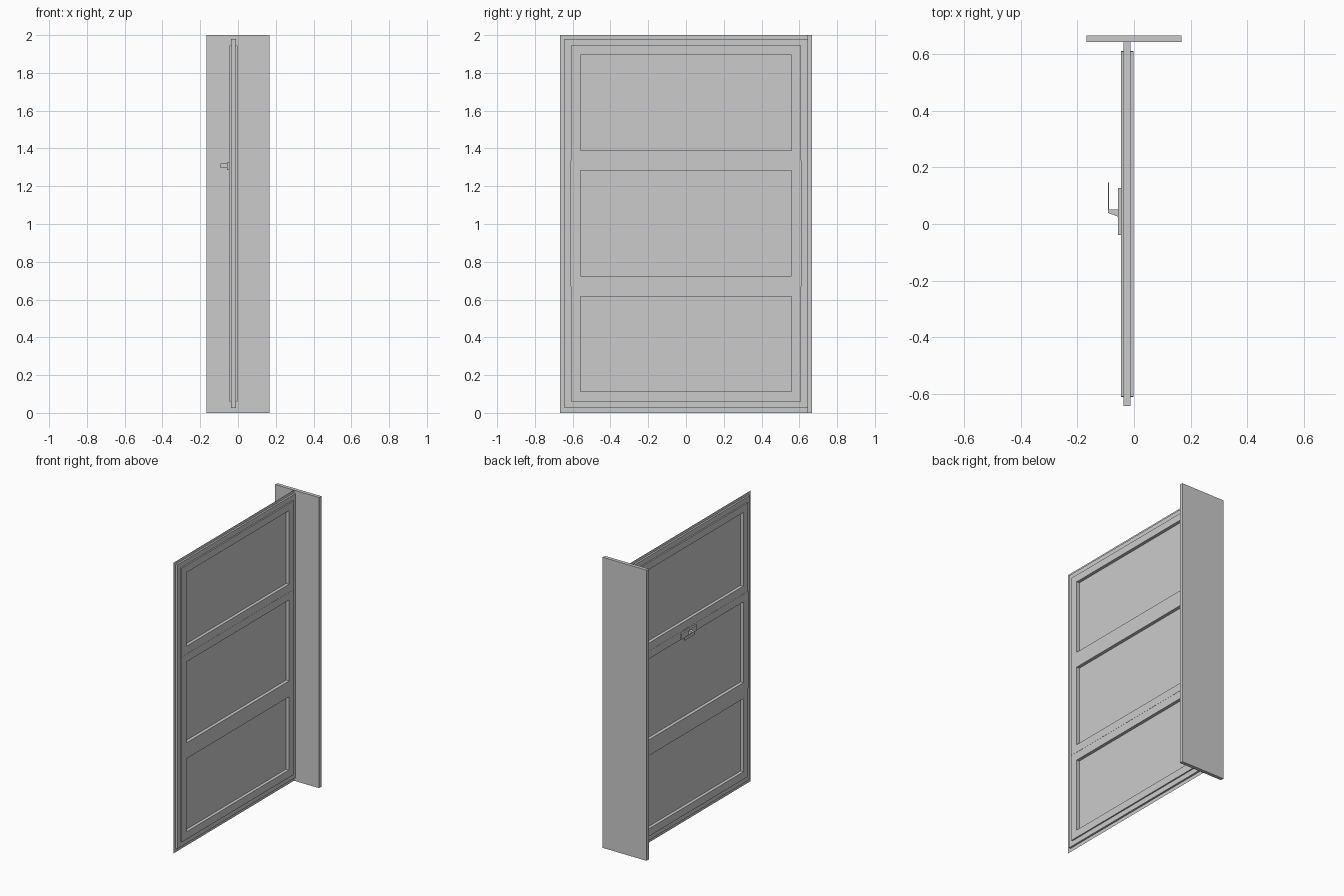
import bpy, bmesh

if "Cube" in bpy.data.objects:
    bpy.data.objects.remove(bpy.data.objects["Cube"])

CX = -0.024  # door mid-plane


def make(name, bm):
    bmesh.ops.recalc_face_normals(bm, faces=bm.faces)
    me = bpy.data.meshes.new(name)
    bm.to_mesh(me)
    bm.free()
    ob = bpy.data.objects.new(name, me)
    bpy.context.collection.objects.link(ob)
    return ob


def box(name, lo, hi):
    bm = bmesh.new()
    bmesh.ops.create_cube(bm, size=1)
    for v in bm.verts:
        v.co = [(a + b) / 2 + c * (b - a) for a, b, c in zip(lo, hi, v.co)]
    return make(name, bm)


def ring(name, outer, inner, half):
    """Rectangular frame in the YZ plane; rects are (y0, y1, z0, z1)."""
    bm = bmesh.new()
    loops = []
    for r, x in ((outer, CX + half), (inner, CX + half), (inner, CX - half), (outer, CX - half)):
        y0, y1, z0, z1 = r
        loops.append([bm.verts.new((x, y, z)) for y, z in ((y0, z0), (y1, z0), (y1, z1), (y0, z1))])
    for a in range(4):
        p, q = loops[a], loops[(a + 1) % 4]
        for i in range(4):
            j = (i + 1) % 4
            bm.faces.new((p[i], p[j], q[j], q[i]))
    return make(name, bm)


def prism(name, pts, z0, z1):
    bm = bmesh.new()
    f = bm.faces.new([bm.verts.new((x, y, z0)) for x, y in pts])
    g = bmesh.ops.extrude_face_region(bm, geom=[f])["geom"]
    bmesh.ops.translate(bm, verts=[v for v in g if isinstance(v, bmesh.types.BMVert)], vec=(0, 0, z1 - z0))
    return make(name, bm)


# Thin central sheet forming the recessed panels and the outer lip
bm = bmesh.new()
bm.faces.new([bm.verts.new((CX, y, z)) for y, z in ((-.667, 0), (.667, 0), (.667, 2), (-.667, 2))])
make("panel_sheet", bm)

# Stepped outer border
ring("outer_frame", (-.643, .643, .025, 1.98), (-.6, .6, .07, 1.935), .0125)

# Three stacked panel surrounds, the middle one minutely larger
sections = [
    ("lower", .06, .67, .112, .615, .609, .0215),
    ("middle", .67, 1.335, .725, 1.282, .611, .0225),
    ("upper", 1.335, 1.945, 1.39, 1.896, .609, .0215),
]
for n, z0, z1, p0, p1, w, h in sections:
    ring(n + "_panel_surround", (-w, w, z0, z1), (-.558, .558, p0, p1), h)

# Board across the hinge edge
box("edge_board", (-.167, .643, 0), (.167, .667, 2))

# Door handle: back plate, stem and lever
box("handle_plate", (-.057, -.038, 1.287), (-.045, .128, 1.325))
prism("handle_stem", [(-.056, .026), (-.092, .039), (-.092, .052), (-.056, .052)], 1.296, 1.319)
box("handle_lever", (-.092, .045, 1.296), (-.088, .147, 1.319))
